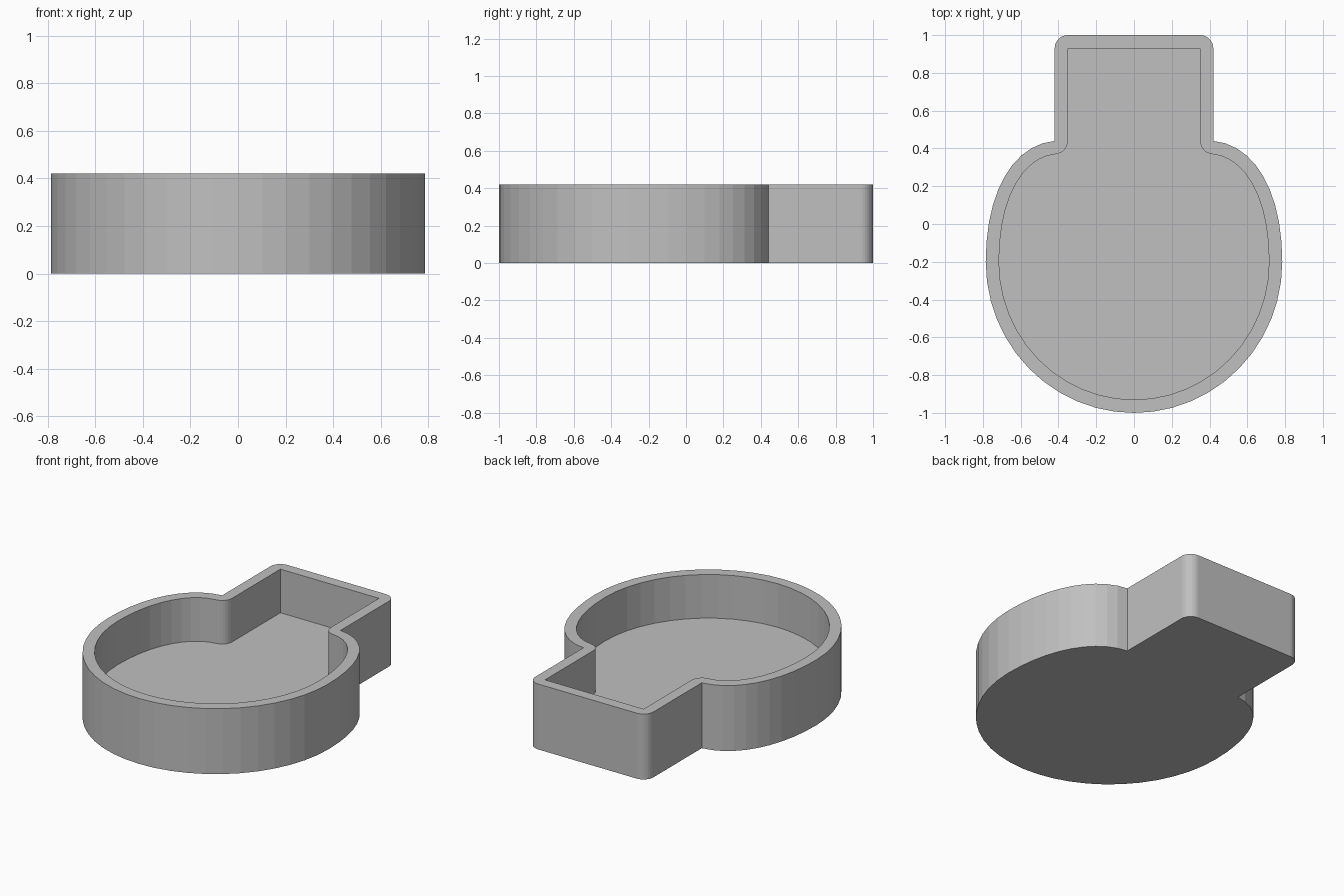
import bpy, bmesh, math
from mathutils import Vector
from mathutils.geometry import interpolate_bezier

cube = bpy.data.objects.get("Cube")
if cube:
    bpy.data.objects.remove(cube, do_unlink=True)

HEIGHT, FLOOR, WALL = 0.42, 0.14, 0.07
WIDE, BELLY, NECK, SHOULDER = 0.785, -0.2, 0.42, 0.44


def arc(cx, cy, r, start, end, steps):
    angles = [math.radians(start + (end - start) * i / steps) for i in range(steps + 1)]
    return [Vector((cx + r * math.cos(a), cy + r * math.sin(a))) for a in angles]


def bowl_curve():
    """Right half of the rounded bowl, from the front up to the neck."""
    pts = [Vector((WIDE * math.sin(a), BELLY - 0.8 * math.cos(a)))
           for a in (math.radians(7.5 * i) for i in range(13))]
    handles = [Vector(p) for p in ((WIDE, BELLY), (WIDE, 0.17), (0.64, 0.42), (NECK, SHOULDER))]
    return pts + [p.to_2d() for p in interpolate_bezier(*handles, 11)[1:]]


def half_outline(inner):
    curve = bowl_curve()
    if not inner:
        return curve + arc(NECK - WALL, 1 - WALL, WALL, 0, 90, 8)
    pts = []
    for i, p in enumerate(curve):
        t = curve[min(i + 1, len(curve) - 1)] - curve[max(i - 1, 0)]
        if i == 0:
            t = Vector((1, 0))
        t.normalize()
        pts.append(p - WALL * Vector((t.y, -t.x)))
    # Rounded inside shoulder, then the square neck corner
    pts += arc(NECK, SHOULDER, WALL, 258, 180, 6)[1:]
    return pts + [Vector((NECK - WALL, 1 - WALL))]


def outline(inner):
    half = half_outline(inner)
    half[0].x = 0
    return half + [Vector((-p.x, p.y)) for p in reversed(half[1:])]


def ring(bm, pts, z):
    return [bm.verts.new((p.x, p.y, z)) for p in pts]


def bridge(bm, low, high):
    for i in range(len(low)):
        j = (i + 1) % len(low)
        bm.faces.new((low[i], low[j], high[j], high[i]))


# Open tray: outer wall, underside, inner wall, floor and flat rim
bm = bmesh.new()
outer, inner = outline(False), outline(True)
base, rim_out = ring(bm, outer, 0), ring(bm, outer, HEIGHT)
floor, rim_in = ring(bm, inner, FLOOR), ring(bm, inner, HEIGHT)
bridge(bm, base, rim_out)
bridge(bm, floor, rim_in)
bm.faces.new(base)
bm.faces.new(floor)
rim_edges = [e for e in bm.edges if all(v.co.z > HEIGHT - 0.001 for v in e.verts)]
bmesh.ops.triangle_fill(bm, edges=rim_edges, use_beauty=True, normal=(0, 0, 1))
bmesh.ops.recalc_face_normals(bm, faces=bm.faces)

mesh = bpy.data.meshes.new("tray")
bm.to_mesh(mesh)
bm.free()
tray = bpy.data.objects.new("tray", mesh)
bpy.context.collection.objects.link(tray)

# Plain grey
grey = bpy.data.materials.new("plain_grey")
grey.use_nodes = True
colour = (0.53, 0.53, 0.53, 1)
grey.diffuse_color = colour
grey.node_tree.nodes["Principled BSDF"].inputs["Base Color"].default_value = colour
mesh.materials.append(grey)
